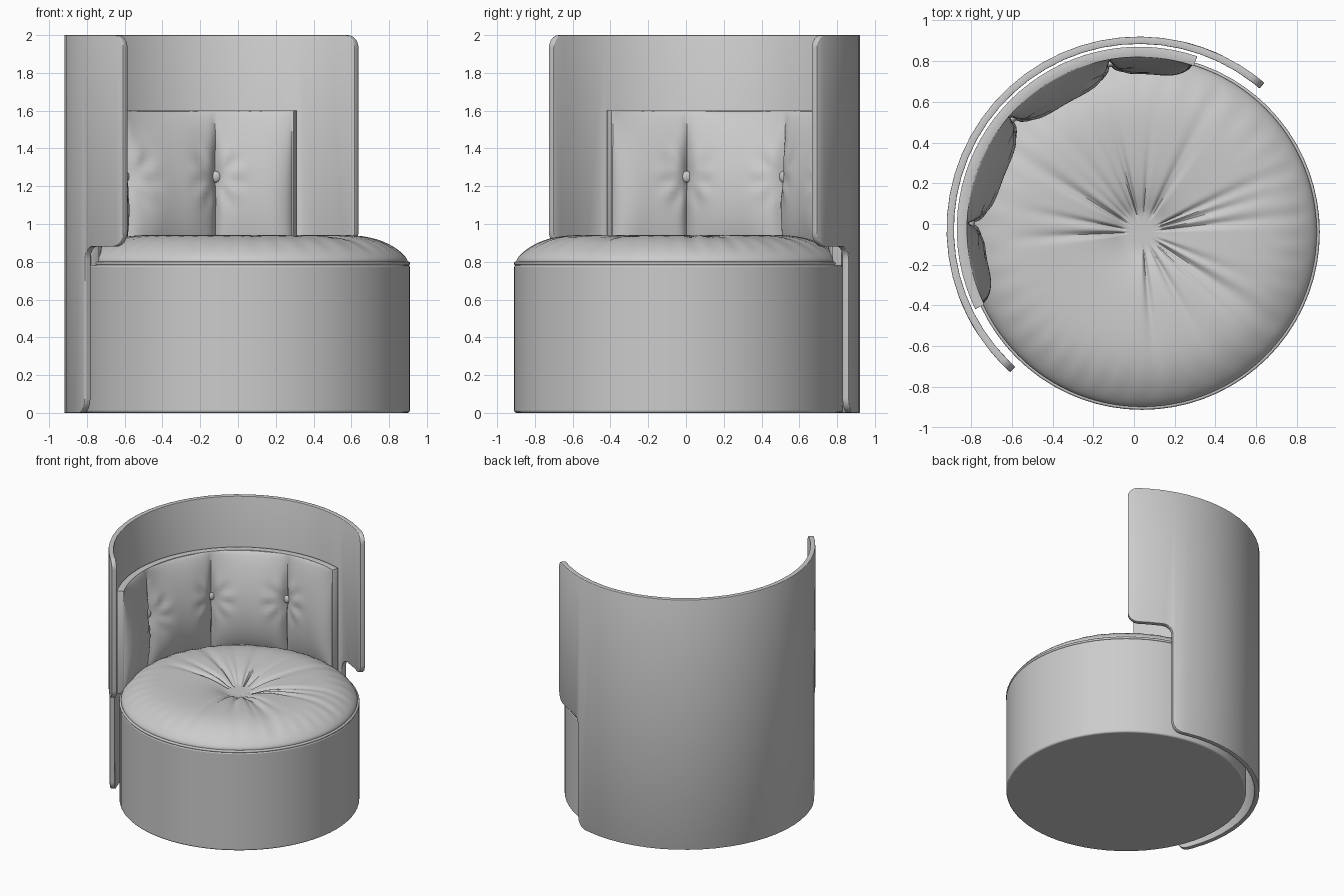
import bpy, bmesh, random
from math import pi, sin, cos, radians, exp, atan2, hypot
from mathutils import Vector

if "Cube" in bpy.data.objects:
    bpy.data.objects.remove(bpy.data.objects["Cube"])

random.seed(4)
SEAT_C = (0.04, -0.04)      # centre of base and seat
SHELL_C = (0.025, -0.025)   # centre of shell and back cushion
MID = radians(138.7)        # direction the back faces away to


def add_object(name, bm, angle=40):
    bmesh.ops.recalc_face_normals(bm, faces=bm.faces)
    me = bpy.data.meshes.new(name)
    bm.to_mesh(me)
    bm.free()
    ob = bpy.data.objects.new(name, me)
    bpy.context.collection.objects.link(ob)
    bpy.ops.object.select_all(action='DESELECT')
    ob.select_set(True)
    bpy.context.view_layer.objects.active = ob
    bpy.ops.object.shade_smooth_by_angle(angle=radians(angle))
    return ob


def bevel(ob, width, segments=2):
    m = ob.modifiers.new("Bevel", 'BEVEL')
    m.width, m.segments, m.limit_method, m.angle_limit = width, segments, 'ANGLE', radians(40)


def fillet(corners, steps=6):
    """Round every (x, y, radius) corner of a closed outline."""
    out = []
    for i, (x, y, r) in enumerate(corners):
        p = Vector((x, y))
        if r == 0:
            out.append(p)
            continue
        a = Vector(corners[i - 1][:2])
        b = Vector(corners[(i + 1) % len(corners)][:2])
        d, e = (a - p).normalized(), (b - p).normalized()
        c = p + (d + e) * r
        for k in range(steps + 1):
            t = k / steps * pi / 2
            out.append(c - e * r * cos(t) - d * r * sin(t))
    return out


def polar(center, r, a, z):
    return Vector((center[0] + r * cos(a), center[1] + r * sin(a), z))


def curved_panel(name, outline, radius, thickness, step, bev):
    """Flat outline (arc length, z) sliced into strips and wrapped on a cylinder."""
    bm = bmesh.new()
    bm.faces.new([bm.verts.new((p.x, 0, p.y)) for p in outline])
    n = int(1.6 / step)
    for k in range(-n, n + 1):
        bmesh.ops.bisect_plane(bm, geom=bm.verts[:] + bm.edges[:] + bm.faces[:],
                               plane_co=(k * step + 0.001, 0, 0), plane_no=(1, 0, 0))
    for v in bm.verts:
        v.co = polar(SHELL_C, radius, MID + v.co.x / radius, v.co.z)
    ob = add_object(name, bm)
    m = ob.modifiers.new("Solidify", 'SOLIDIFY')
    m.thickness, m.offset = thickness, 0
    bevel(ob, bev)
    return ob


# Outer shell: wide wrap above, narrower skirt below
R = 0.927
up, low = R * radians(89.3), R * radians(69)
right = [(low, 0, .08), (low, .88, .07), (up, .88, .08), (up, 2, .07)]
left = [(-x, z, r) for x, z, r in reversed(right)]
curved_panel("back_shell", fillet(right + left), R, 0.036, 0.1, 0.006)

# Thin panel behind the back cushion
RB = 0.87
hw = RB * radians(67.3)
curved_panel("back_cushion_panel",
             fillet([(hw, .78, 0), (hw, 1.6, 0), (-hw, 1.6, 0), (-hw, .78, 0)]),
             RB, 0.05, 0.06, 0.008)

# Tufted back cushion
TUFTS = [radians(a) for a in (100, 139, 178)]
BOUNDS = [MID - radians(66.8)] + TUFTS + [MID + radians(66.8)]
Z0, Z1, ZB = 0.78, 1.595, 1.25


def cushion_radius(a, z):
    i = max(k for k in range(4) if a >= BOUNDS[k] - 1e-6)
    w = abs(2 * (a - BOUNDS[i]) / (BOUNDS[i + 1] - BOUNDS[i]) - 1)
    amp = 0.085 if i in (0, 3) else 0.135
    v = min(max((z - Z0) / (Z1 - Z0), 0), 1)
    p = 2.0 + 2.0 * (1 - v)
    across = max(0, 1 - min(w, 1) ** p) ** 0.7
    along = max(0, sin(pi * v ** 0.8)) ** 0.7
    r = 0.846 - amp * across * along
    # fill the crease towards the top, pull folds in around the buttons
    for t in TUFTS:
        dx, dz = (a - t) * 0.83, z - ZB
        d = hypot(dx, dz)
        r -= 0.02 * exp(-(dx / .06) ** 2) * along * (1 - exp(-(d / .07) ** 2))
        r += 0.006 * cos(7 * atan2(dx, dz)) * exp(-((d - .12) / .06) ** 2)
    return r


bm = bmesh.new()
cols = [BOUNDS[i] + (BOUNDS[i + 1] - BOUNDS[i]) * k / 32
        for i in range(4) for k in range(32)] + [BOUNDS[4]]
NZ = 48
grid = []
for a in cols:
    col = [bm.verts.new(polar(SHELL_C, 0.86, a, Z0))]
    for j in range(NZ + 1):
        z = Z0 + (Z1 - Z0) * (1 - cos(pi * j / NZ)) / 2
        col.append(bm.verts.new(polar(SHELL_C, cushion_radius(a, z), a, z)))
    col.append(bm.verts.new(polar(SHELL_C, 0.86, a, Z1)))
    grid.append(col)
for c, d in zip(grid, grid[1:]):
    for j in range(len(c) - 1):
        bm.faces.new((c[j], d[j], d[j + 1], c[j + 1]))
bm.faces.new(grid[0])
bm.faces.new(grid[-1])
add_object("back_cushion", bm, 50)

# Buttons
for n, a in enumerate(TUFTS):
    bm = bmesh.new()
    bmesh.ops.create_uvsphere(bm, u_segments=20, v_segments=12, radius=0.03)
    ob = add_object(f"button_{n + 1}", bm, 180)
    ob.scale = (0.6, 1, 1)
    ob.rotation_euler = (0, 0, a)
    ob.location = polar(SHELL_C, 0.825, a, ZB)

# Drum base
bm = bmesh.new()
bmesh.ops.create_cone(bm, cap_ends=True, segments=72, radius1=0.87, radius2=0.87, depth=0.785)
base = add_object("base", bm)
base.location = (*SEAT_C, 0.3925)
bevel(base, 0.012, 3)

# Piping between base and seat
bpy.ops.mesh.primitive_torus_add(location=(*SEAT_C, 0.791), major_radius=0.862, minor_radius=0.01,
                                 major_segments=72, minor_segments=8)
bpy.context.object.name = "seat_piping"
bpy.ops.object.shade_smooth()

# Round seat cushion with radial gathers and a sunken centre
PROFILE = [(.045, .872), (.09, .872), (.12, .882), (.17, .905), (.25, .926), (.36, .938),
           (.48, .943), (.58, .941), (.66, .930), (.73, .908), (.79, .876), (.83, .846),
           (.855, .818), (.862, .797), (.84, .785)]
folds = [(random.uniform(0, 2 * pi), random.uniform(.03, .07), random.uniform(.006, .02),
          random.uniform(.25, .6)) for _ in range(26)]
SEG = 160
bm = bmesh.new()
rings = []
for r, z in PROFILE:
    ring = []
    for k in range(SEG):
        a = 2 * pi * k / SEG
        dz = 0
        if 0.1 < r < 0.82:
            for fa, fw, fd, reach in folds:
                da = (a - fa + pi) % (2 * pi) - pi
                dz -= fd * exp(-(da / fw) ** 2) * exp(-(max(0, r - .15) / reach) ** 2)
            # small gathers along the outer seam
            dz += 0.003 * sin(40 * a + 2 * sin(3 * a)) * exp(-((r - .76) / .08) ** 2)
        ring.append(bm.verts.new(polar(SEAT_C, r, a, z + dz)))
    rings.append(ring)
for c, d in zip(rings, rings[1:]):
    for k in range(SEG):
        bm.faces.new((c[k], c[(k + 1) % SEG], d[(k + 1) % SEG], d[k]))
bm.faces.new(rings[0])
bm.faces.new(rings[-1])
seat = add_object("seat_cushion", bm, 60)
seat.modifiers.new("Subdivision", 'SUBSURF').levels = 1
seat.modifiers["Subdivision"].render_levels = 1
